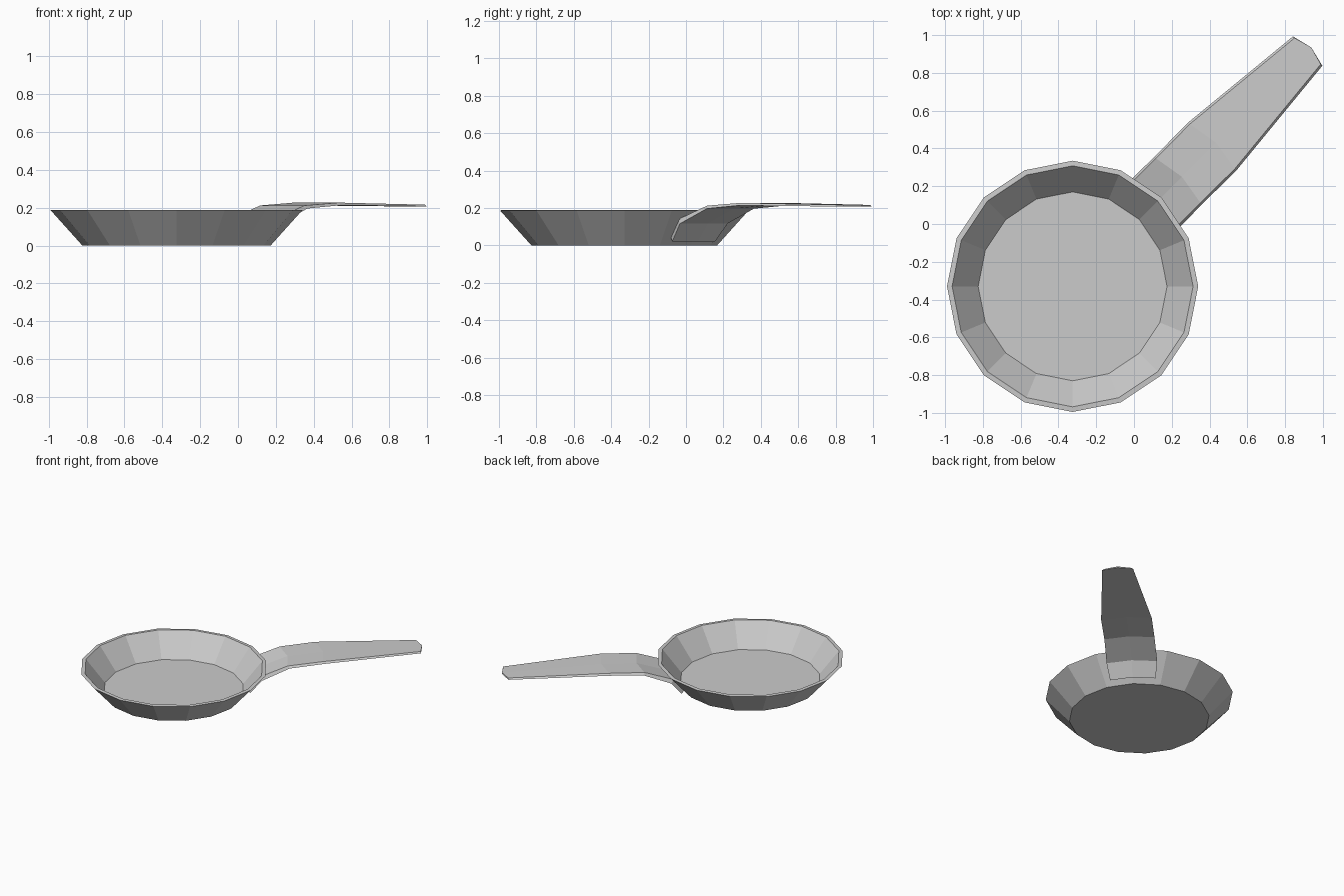
import bpy, bmesh, math

if "Cube" in bpy.data.objects:
    bpy.data.objects.remove(bpy.data.objects["Cube"])

CX, CY = -0.325, -0.33   # pan centre
SIDES = 16


def finish(name, bm):
    bmesh.ops.recalc_face_normals(bm, faces=bm.faces)
    mesh = bpy.data.meshes.new(name)
    bm.to_mesh(mesh)
    bm.free()
    obj = bpy.data.objects.new(name, mesh)
    bpy.context.collection.objects.link(obj)
    return obj


# Pan bowl: closed profile (radius, z) revolved with 16 flat sides
bm = bmesh.new()
profile = [(0.497, 0.0), (0.665, 0.187), (0.638, 0.189), (0.5, 0.02)]
rings = []
for r, z in profile:
    rings.append([bm.verts.new((CX + r * math.cos(2 * math.pi * i / SIDES),
                                CY + r * math.sin(2 * math.pi * i / SIDES), z))
                  for i in range(SIDES)])
for a, b in zip(rings, rings[1:]):
    for i in range(SIDES):
        j = (i + 1) % SIDES
        bm.faces.new((a[i], a[j], b[j], b[i]))
bm.faces.new(rings[0])
bm.faces.new(rings[-1])
finish("pan_bowl", bm)

# Handle: thin bent plate along the diagonal, slightly bowed across its width
# rows: top distance, top z, bottom distance, bottom z, half width
rows = [
    (0.040, 0.040, 0.060, 0.020, 0.150),
    (0.115, 0.140, 0.137, 0.116, 0.168),
    (0.328, 0.212, 0.338, 0.196, 0.166),
    (0.583, 0.227, 0.583, 0.213, 0.168),
    (1.297, 0.216, 1.297, 0.207, 0.098),
]
BOW = 0.028
D = math.sqrt(0.5)
bm = bmesh.new()
sections = []
for st, zt, sb, zb, w in rows:
    loop = []
    for s, z, half, across in ((st, zt, w, (-1, 0, 1)), (sb, zb, w + 0.012, (1, 0, -1))):
        for k in across:
            d, v = s + BOW * (1 - abs(k)), k * half
            loop.append(bm.verts.new(((d - v) * D + 0.002, (d + v) * D - 0.002, z)))
    sections.append(loop)
for a, b in zip(sections, sections[1:]):
    for i in range(6):
        j = (i + 1) % 6
        bm.faces.new((a[i], a[j], b[j], b[i]))
for end in (sections[0], sections[-1]):
    bm.faces.new((end[0], end[1], end[4], end[5]))
    bm.faces.new((end[1], end[2], end[3], end[4]))
finish("handle", bm)
